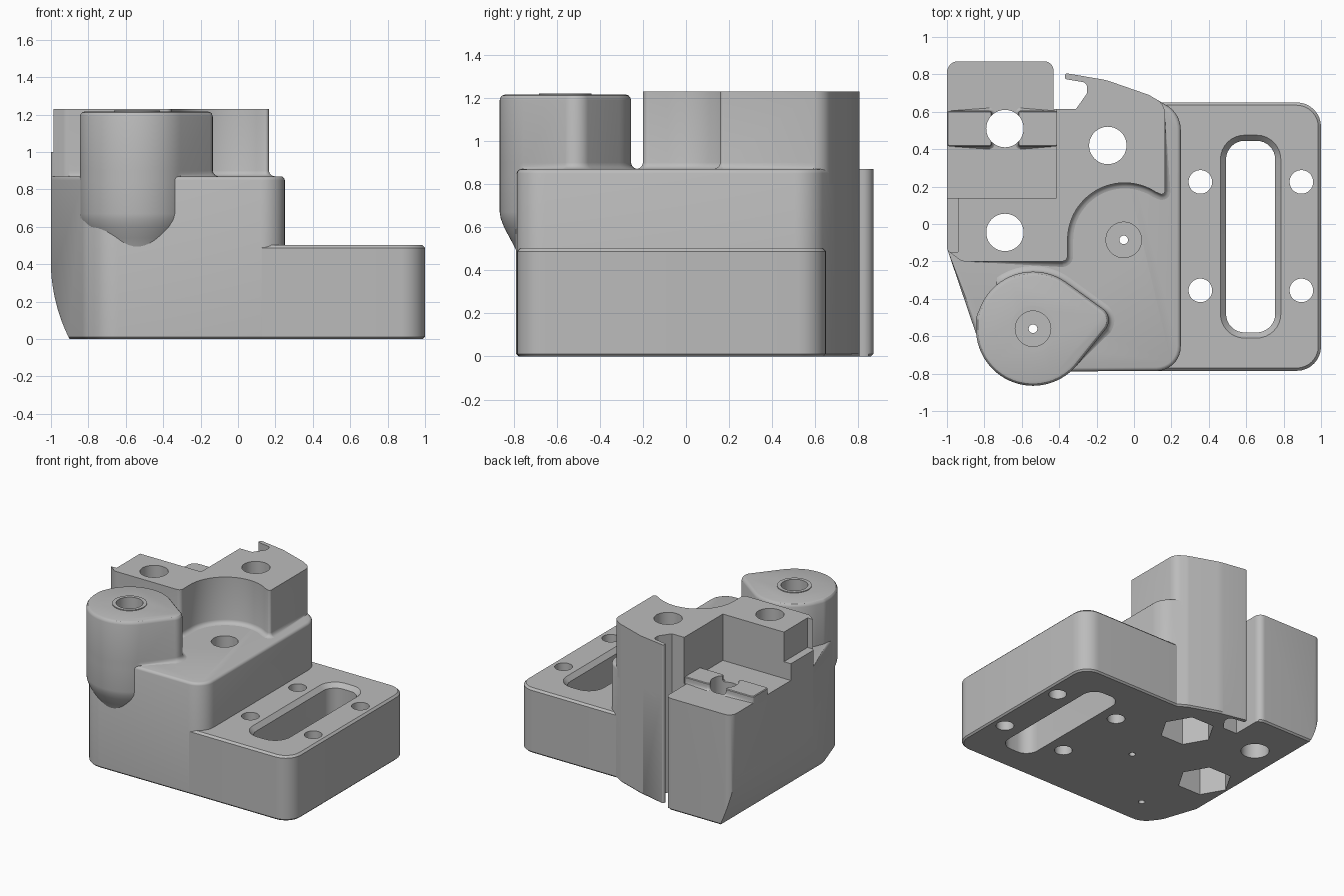
import bpy, bmesh, math
from mathutils import Vector, geometry

if "Cube" in bpy.data.objects:
    bpy.data.objects.remove(bpy.data.objects["Cube"])

grey = bpy.data.materials.new("plain grey")
grey.use_nodes = True
GREY = (0.5, 0.5, 0.5, 1)
grey.diffuse_color = GREY
grey.node_tree.nodes["Principled BSDF"].inputs["Base Color"].default_value = GREY


def circle(x, y, r, n=48, a0=0, a1=360):
    """Points on an arc; a full turn leaves out the repeated end point."""
    steps = n if abs(a1 - a0) == 360 else n - 1
    angles = [math.radians(a0 + (a1 - a0) * i / steps) for i in range(n)]
    return [Vector((x + r * math.cos(a), y + r * math.sin(a))) for a in angles]


def rounded(corners, n=8):
    """Counter-clockwise outline from (x, y, radius) corners."""
    out = []
    for i, (x, y, r) in enumerate(corners):
        p = Vector((x, y))
        a = Vector(corners[i - 1][:2]) - p
        b = Vector(corners[(i + 1) % len(corners)][:2]) - p
        if r == 0:
            out.append(p)
            continue
        half = a.angle(b) / 2
        t = min(r / math.tan(half), 0.49 * min(a.length, b.length))
        r = t * math.tan(half)
        start, end = p + a.normalized() * t, p + b.normalized() * t
        mid = p + (a.normalized() + b.normalized()).normalized() * (r / math.sin(half))
        u = start - mid
        turn = u.angle_signed(end - mid)
        for k in range(n + 1):
            ang = -turn * k / n
            c, s = math.cos(ang), math.sin(ang)
            out.append(mid + Vector((u.x * c - u.y * s, u.x * s + u.y * c)))
    return out


def offset(pts, d, where):
    """Move outline points outward by d where the rule allows it."""
    out = []
    for i, p in enumerate(pts):
        e0 = (p - pts[i - 1]).normalized()
        e1 = (pts[(i + 1) % len(pts)] - p).normalized()
        n0, n1 = Vector((e0.y, -e0.x)), Vector((e1.y, -e1.x))
        m = (n0 + n1).normalized()
        out.append(p + m * d / max(m.dot(n0), 0.5) if d and where(p) else p)
    return out


def everywhere(p):
    return True


def prism(name, pts, levels):
    """Stack of outlines; each level is (height, offset[, rule])."""
    bm = bmesh.new()
    rings = []
    for level in levels:
        z, d = level[:2]
        where = level[2] if len(level) > 2 else everywhere
        rings.append([bm.verts.new((p.x, p.y, z)) for p in offset(pts, d, where)])
    n = len(pts)
    for low, high in zip(rings, rings[1:]):
        for i in range(n):
            j = (i + 1) % n
            bm.faces.new((low[i], low[j], high[j], high[i]))
    bm.faces.new(rings[0][::-1])
    bm.faces.new(rings[-1])
    bmesh.ops.recalc_face_normals(bm, faces=bm.faces)
    mesh = bpy.data.meshes.new(name)
    bm.to_mesh(mesh)
    bm.free()
    mesh.materials.append(grey)
    ob = bpy.data.objects.new(name, mesh)
    bpy.context.collection.objects.link(ob)
    return ob


def box(x0, x1, y0, y1, r):
    return rounded([(x0, y0, r), (x1, y0, r), (x1, y1, r), (x0, y1, r)])


# Shared rear edge with the thin hooked lip beside the slit
rear_edge = [(0.08, 0.69, 0.1), (-0.15, 0.77, 0.3), (-0.37, 0.807, 0.015),
             (-0.37, 0.775, 0.012), (-0.25, 0.755, 0.03), (-0.25, 0.7, 0.03), (-0.31, 0.615, 0)]

# Main body
body_outline = rounded(
    [(-1, 0.87, 0.06), (-1, -0.13, 0.1), (-0.82, -0.66, 0.2), (-0.72, -0.79, 0.2),
     (0.25, -0.785, 0.13), (0.25, 0.59, 0.15)] + rear_edge
    + [(-0.43, 0.615, 0), (-0.43, 0.87, 0.05)])


def off_lip(p):
    return not (-0.44 < p.x < -0.2 and p.y > 0.6)


def soft_top(p):
    return p.x > 0.1 or p.y < -0.3


body = prism("main_body", body_outline,
             [(0, -0.012, off_lip), (0.012, 0), (0.85, 0), (0.859, -0.003, soft_top),
              (0.867, -0.011, soft_top), (0.87, -0.02, soft_top)])

# Low mounting plate
plate = prism("mounting_plate",
              rounded([(0.05, -0.785, 0), (1, -0.785, 0.13), (1, 0.65, 0.13), (0.05, 0.65, 0)]),
              [(0, -0.012), (0.012, 0), (0.488, 0), (0.503, -0.015)])

# Rear tower, hollowed by the round well
well = [(p.x, p.y, 0) for p in circle(-0.05, -0.085, 0.305, 32, 180, 57)]
tower_outline = rounded(
    [(-1, 0.14, 0), (-1, -0.14, 0.03), (-0.92, -0.2, 0.05), (-0.355, -0.2, 0.03)] + well
    + [(0.165, 0.15, 0.03), (0.165, 0.64, 0.15)] + rear_edge
    + [(-0.415, 0.615, 0), (-0.415, 0.14, 0)])


def tower_foot(p):
    return p.y < 0.5 and p.x > -0.9 and not (p.x < -0.4 and p.y > 0.1)


FOOT = [(0.87, 0.03), (0.873, 0.019), (0.879, 0.01), (0.888, 0.003), (0.9, 0)]
tower = prism("rear_tower", tower_outline,
              [(0.8, 0)] + [(z, d, tower_foot) for z, d in FOOT] + [(1.23, 0)])

# Front post with a bulge that fades into the body
hull = circle(-0.54, -0.56, 0.305, 72) + circle(-0.21, -0.515, 0.075) + circle(-0.77, -0.515, 0.075)
post_outline = [hull[i] for i in geometry.convex_hull_2d(hull)]
area = sum(a.cross(b) for a, b in zip(post_outline, post_outline[1:] + post_outline[:1]))
if area < 0:
    post_outline.reverse()


def bulge(p):
    return p.y < -0.6


def post_foot(p):
    return p.y > -0.6 and p.x > -0.72


post = prism("front_post", post_outline,
             [(z, d, bulge) for z, d in
              [(0.44, -0.095), (0.49, -0.078), (0.54, -0.052), (0.6, -0.02), (0.64, -0.005), (0.67, 0)]]
             + [(0.84, 0)] + [(z, d, post_foot) for z, d in FOOT]
             + [(1.19, 0), (1.203, -0.004), (1.212, -0.012), (1.216, -0.025)])
post_ring = prism("post_ring", circle(-0.54, -0.56, 0.122), [(1.2, 0), (1.222, 0)])

# Raised pads beside the rear left hole
pads = [prism(name, box(x0, x1, 0.415, 0.605, 0.015),
              [(0.84, 0)] + [(z, d * 0.5, lambda p: -0.95 < p.x < -0.45) for z, d in FOOT]
              + [(0.915, 0), (0.92, -0.005)])
        for name, x0, x1 in (("left_pad", -1, -0.76), ("right_pad", -0.62, -0.405))]

parts = [body, plate, tower, post, post_ring] + pads

# Cutters: bolt holes, hexagon pockets, bores, slot, step and curved side
cutters = []


def drill(x, y, r, z0=-0.1, z1=1.4, n=48):
    cutters.append(prism("cutter", circle(x, y, r, n), [(z0, 0), (z1, 0)]))


for x, y in ((-0.69, -0.045), (-0.14, 0.42), (-0.69, 0.51)):
    drill(x, y, 0.1)
for x, y in ((-0.69, -0.045), (-0.14, 0.42)):
    drill(x, y, 0.195, z1=0.25, n=6)
for x, y in ((-0.055, -0.085), (-0.54, -0.56)):
    drill(x, y, 0.023)
    drill(x, y, 0.095, z0=0.45)
for x in (0.355, 0.895):
    for y in (0.225, -0.355):
        drill(x, y, 0.063)
cutters.append(prism("cutter", box(0.492, 0.755, -0.58, 0.445, 0.1),
                     [(-0.1, 0), (0.47, 0), (0.503, 0.03), (0.6, 0.03)]))
cutters.append(prism("cutter", box(-1.2, -0.94, -0.15, 0.3, 0), [(1, 0), (1.4, 0)]))
side = prism("cutter", circle(-0.07, 0.42, 0.931, 24, 214, 180) + [Vector((-1.3, 0.42)), Vector((-1.3, -0.1))],
             [(-1.2, 0), (1.2, 0)])
for v in side.data.vertices:
    v.co = (v.co.x, -v.co.z, v.co.y)
cutters.append(side)

for part in parts:
    bpy.context.view_layer.objects.active = part
    for cutter in cutters:
        cutter.hide_render = True
        mod = part.modifiers.new("cut", "BOOLEAN")
        mod.operation = "DIFFERENCE"
        mod.solver = "EXACT"
        mod.object = cutter
        bpy.ops.object.modifier_apply(modifier=mod.name)
for cutter in cutters:
    bpy.data.objects.remove(cutter)

# Smooth the rounded walls and keep real edges sharp
bpy.ops.object.select_all(action="DESELECT")
for part in parts:
    part.select_set(True)
bpy.ops.object.shade_smooth_by_angle(angle=math.radians(30))
